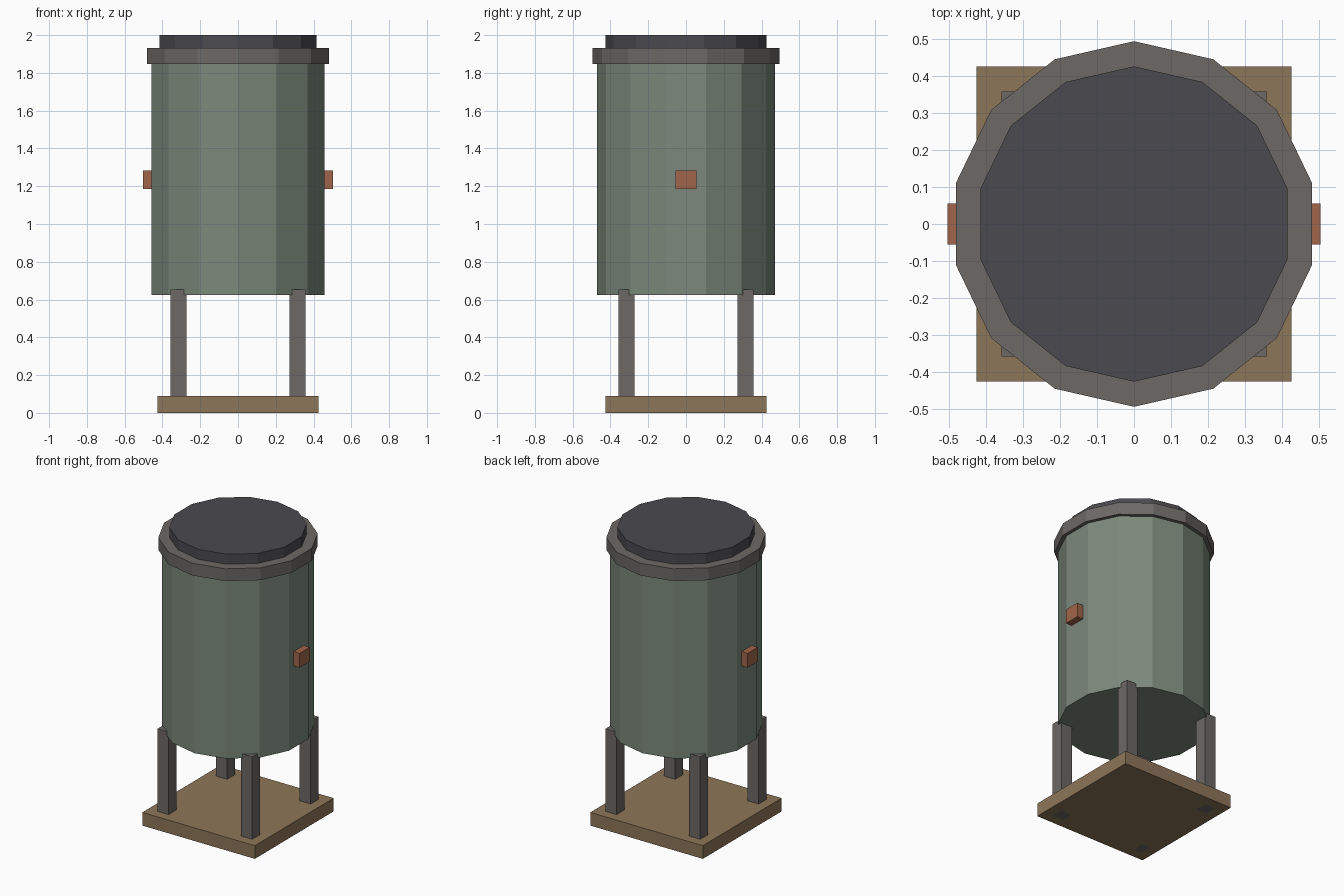
import bpy

if "Cube" in bpy.data.objects:
    bpy.data.objects.remove(bpy.data.objects["Cube"])

SIDES = 14


def material(name, rgb):
    mat = bpy.data.materials.new(name)
    mat.diffuse_color = (*rgb, 1)
    mat.use_nodes = True
    mat.node_tree.nodes["Principled BSDF"].inputs["Base Color"].default_value = mat.diffuse_color
    return mat


def finish(obj, name, mat):
    obj.name = obj.data.name = name
    if mat:
        obj.data.materials.append(mat)


def box(name, lo, hi, mat=None):
    centre = [(a + b) / 2 for a, b in zip(lo, hi)]
    bpy.ops.mesh.primitive_cube_add(size=1, location=centre)
    obj = bpy.context.object
    obj.scale = [b - a for a, b in zip(lo, hi)]
    bpy.ops.object.transform_apply(location=True, rotation=False, scale=True)
    finish(obj, name, mat)
    return obj


def drum(name, radius, z0, z1, mat=None):
    bpy.ops.mesh.primitive_cylinder_add(vertices=SIDES, radius=radius, depth=z1 - z0,
                                        location=(0, 0, (z0 + z1) / 2))
    finish(bpy.context.object, name, mat)


def mirror(obj, x=True, y=False):
    mod = obj.modifiers.new("Mirror", 'MIRROR')
    mod.use_axis = (x, y, False)


green = material("green_paint", (0.20, 0.25, 0.20))
wood = material("wood", (0.27, 0.18, 0.10))
copper = material("copper", (0.35, 0.13, 0.07))
dark = material("dark_metal", (0.07, 0.07, 0.08))
grey = material("grey_metal", (0.15, 0.14, 0.13))

# Base slab and four legs
box("base", (-0.425, -0.425, 0), (0.425, 0.425, 0.09), wood)
mirror(box("legs", (0.273, 0.273, 0), (0.358, 0.358, 0.653), grey), y=True)

# Tank, collar and lid
drum("tank_body", 0.47, 0.625, 1.88, green)
drum("collar", 0.494, 1.848, 1.932, grey)
drum("lid", 0.426, 1.90, 2.0, dark)

# Side lugs
mirror(box("side_lugs", (0.40, -0.055, 1.185), (0.504, 0.055, 1.283), copper))
